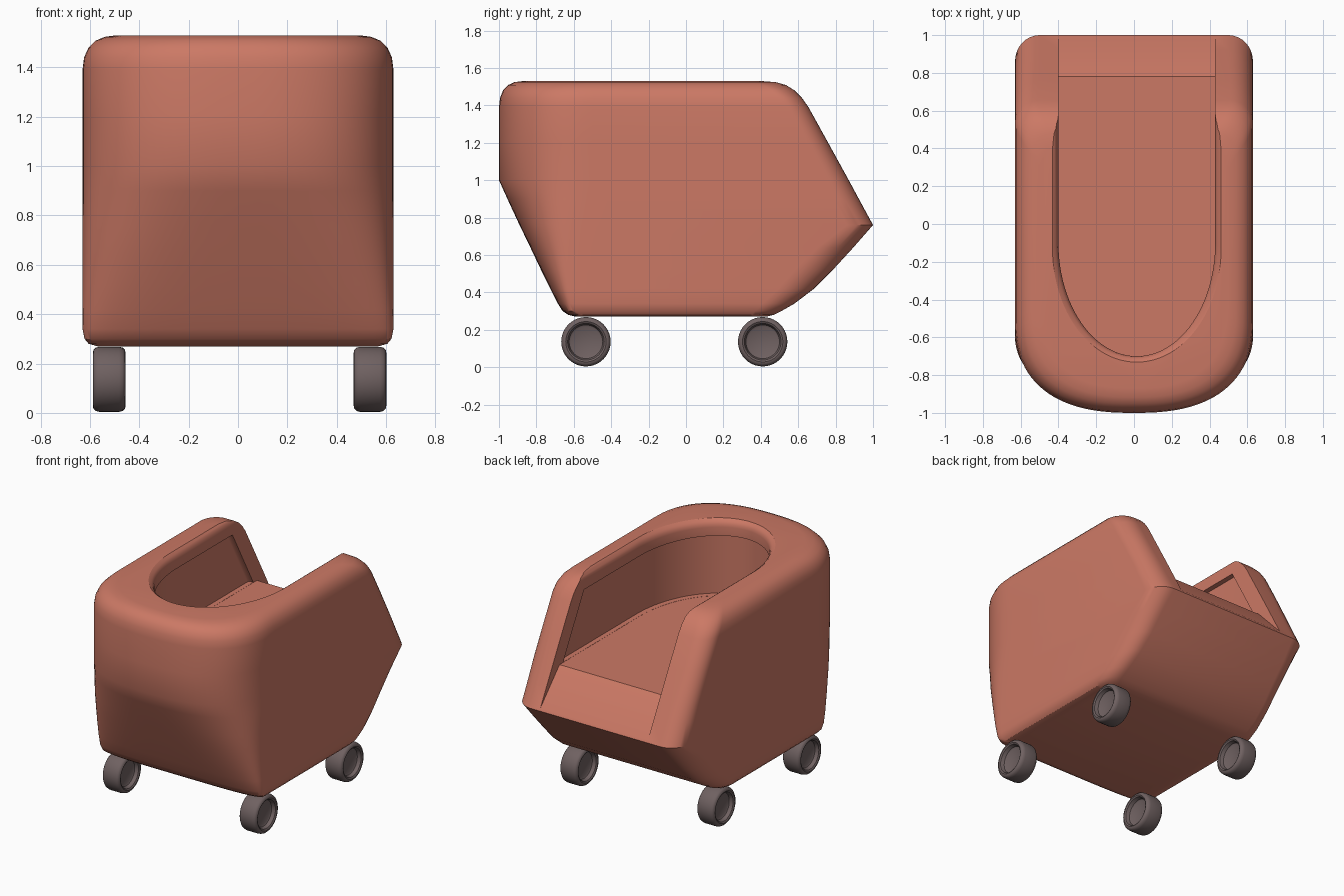
import bpy, bmesh, math

if "Cube" in bpy.data.objects:
    bpy.data.objects.remove(bpy.data.objects["Cube"])


def material(name, rgb):
    m = bpy.data.materials.new(name)
    m.diffuse_color = (*rgb, 1)
    m.use_nodes = True
    m.node_tree.nodes["Principled BSDF"].inputs["Base Color"].default_value = m.diffuse_color
    return m


def make_object(name, bm, mat=None):
    bmesh.ops.recalc_face_normals(bm, faces=bm.faces)
    me = bpy.data.meshes.new(name)
    bm.to_mesh(me)
    bm.free()
    ob = bpy.data.objects.new(name, me)
    bpy.context.collection.objects.link(ob)
    if mat:
        me.materials.append(mat)
    return ob


def plan_ring(w, front, depth, n, rear, rx, ry, cx=0.0):
    """Plan outline: superelliptic front, straight sides, rounded rear corners."""
    pts = []
    for i in range(49):
        a = math.pi * i / 48
        c, s = math.cos(a), max(math.sin(a), 0.0)
        pts.append((cx + math.copysign(w * abs(c) ** (2 / n), c),
                    front + depth - depth * s ** (2 / n)))
    for side in (-1, 1):
        corner = [(cx + side * (w - rx + rx * math.cos(a)), rear - ry + ry * math.sin(a))
                  for a in (math.pi / 2 * k / 8 for k in range(9))]
        pts += corner if side < 0 else corner[::-1]
    return pts


def loft(name, rings, mat=None):
    """rings: list of (z, outline points)"""
    bm = bmesh.new()
    rows = [[bm.verts.new((x, y, z)) for x, y in pts] for z, pts in rings]
    for a, b in zip(rows, rows[1:]):
        for i in range(len(a)):
            j = (i + 1) % len(a)
            bm.faces.new((a[i], a[j], b[j], b[i]))
    bm.faces.new(rows[0])
    bm.faces.new(rows[-1])
    return make_object(name, bm, mat)


def cut(target, cutter):
    cutter.hide_render = True
    mod = target.modifiers.new("cut", 'BOOLEAN')
    mod.operation = 'DIFFERENCE'
    mod.solver = 'EXACT'
    mod.object = cutter
    bpy.context.view_layer.objects.active = target
    bpy.ops.object.modifier_apply(modifier=mod.name)
    bpy.data.objects.remove(cutter, do_unlink=True)


def smooth(ob, angle):
    bpy.ops.object.select_all(action='DESELECT')
    ob.select_set(True)
    bpy.context.view_layer.objects.active = ob
    bpy.ops.object.shade_smooth_by_angle(angle=math.radians(angle))


coral = material("coral", (0.60, 0.19, 0.13))
dark = material("dark_grey", (0.16, 0.12, 0.12))

# Body shell: z, half width, front y, front depth, front exponent, rear y, corner rx, ry
sections = [
    (0.270, 0.570, -0.590, 0.06, 4.0, 0.43, 0.08, 0.10),
    (0.280, 0.605, -0.630, 0.07, 4.0, 0.47, 0.08, 0.12),
    (0.300, 0.622, -0.660, 0.08, 4.0, 0.51, 0.09, 0.14),
    (0.340, 0.630, -0.685, 0.10, 4.0, 0.58, 0.10, 0.17),
    (0.420, 0.630, -0.725, 0.14, 3.8, 0.685, 0.11, 0.19),
    (0.520, 0.630, -0.775, 0.20, 3.5, 0.785, 0.12, 0.20),
    (0.640, 0.630, -0.832, 0.27, 3.2, 0.895, 0.12, 0.19),
    (0.760, 0.630, -0.890, 0.34, 2.9, 1.00, 0.13, 0.14),
    (0.900, 0.630, -0.955, 0.43, 2.6, 0.924, 0.13, 0.13),
    (1.000, 0.630, -1.000, 0.50, 2.5, 0.870, 0.13, 0.12),
    (1.200, 0.630, -1.000, 0.50, 2.5, 0.760, 0.12, 0.12),
    (1.390, 0.630, -1.000, 0.50, 2.5, 0.655, 0.12, 0.12),
    (1.440, 0.624, -0.994, 0.50, 2.5, 0.620, 0.12, 0.12),
    (1.480, 0.606, -0.978, 0.49, 2.5, 0.580, 0.12, 0.12),
    (1.508, 0.578, -0.952, 0.48, 2.5, 0.535, 0.11, 0.12),
    (1.524, 0.540, -0.918, 0.47, 2.5, 0.480, 0.10, 0.12),
    (1.530, 0.495, -0.870, 0.45, 2.5, 0.400, 0.06, 0.12),
]
body = loft("body_shell", [(s[0], plan_ring(*s[1:])) for s in sections], coral)

# Open seat well, flared slightly at the rim
rim = [(1.00, 0), (1.48, 0), (1.50, 0.004), (1.517, 0.014), (1.532, 0.034), (1.60, 0.034)]
cut(body, loft("well_cutter", [
    (z, plan_ring(0.415 + o, -0.70 - o, 0.60, 2.0, 1.3, 0.01, 0.01, 0.015)) for z, o in rim]))

# Hollow under the rim, leaving a thin lip along the rear posts
cut(body, loft("hollow_cutter", [
    (z, plan_ring(0.45, -0.74, 0.62, 2.0, rear, 0.02, 0.02, 0.015))
    for z, rear in ((1.001, 0.74), (1.42, 0.51))]))

# Sloped entry ramp at the rear
bm = bmesh.new()
profile = [(0.78, 1.0), (1.0, 0.768), (1.2, 0.557), (1.2, 1.1), (0.78, 1.1)]
face = bm.faces.new([bm.verts.new((-0.40, y, z)) for y, z in profile])
ext = bmesh.ops.extrude_face_region(bm, geom=[face])["geom"]
bmesh.ops.translate(bm, vec=(0.83, 0, 0), verts=[v for v in ext if isinstance(v, bmesh.types.BMVert)])
cut(body, make_object("ramp_cutter", bm))
smooth(body, 32)

# Wheels: lathed tyre with a dished hub on both sides (offset, radius)
half = [(0.030, 0.0), (0.030, 0.080), (0.036, 0.090), (0.060, 0.098),
        (0.066, 0.108), (0.064, 0.119), (0.055, 0.128), (0.040, 0.132)]
tyre = half + [(-x, r) for x, r in reversed(half)]
for side, sx in (("left", -0.522), ("right", 0.535)):
    for end, y in (("front", -0.535), ("rear", 0.41)):
        bm = bmesh.new()
        vs = [bm.verts.new((x, 0, r)) for x, r in tyre]
        es = [bm.edges.new(p) for p in zip(vs, vs[1:])]
        bmesh.ops.spin(bm, geom=vs + es, cent=(0, 0, 0), axis=(1, 0, 0),
                       angle=2 * math.pi, steps=40)
        bmesh.ops.remove_doubles(bm, verts=bm.verts, dist=1e-5)
        wheel = make_object(f"{end}_{side}_wheel", bm, dark)
        wheel.location = (sx, y, 0.136)
        smooth(wheel, 40)
